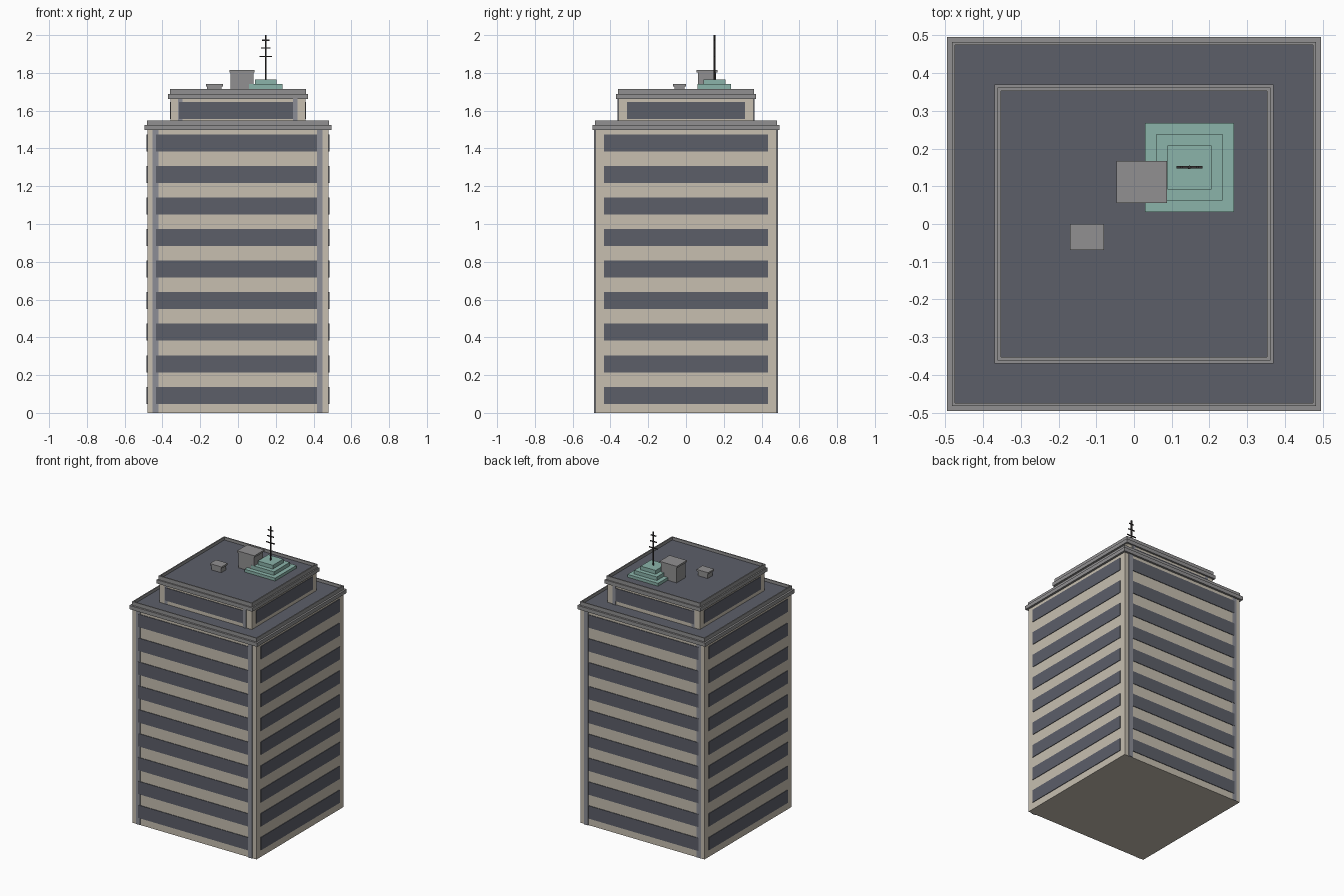
import bpy, bmesh
from mathutils import Matrix, Vector

old = bpy.data.objects.get("Cube")
if old:
    bpy.data.objects.remove(old, do_unlink=True)


def material(name, rgb):
    m = bpy.data.materials.new(name)
    m.use_nodes = True
    m.diffuse_color = (*rgb, 1)
    m.node_tree.nodes["Principled BSDF"].inputs["Base Color"].default_value = (*rgb, 1)
    return m


STONE = material("beige stone", (0.57, 0.52, 0.435))
GLASS = material("dark slate glass", (0.107, 0.114, 0.141))
TRIM = material("grey trim", (0.283, 0.28, 0.283))
STRIP = material("blue grey strip", (0.262, 0.27, 0.305))
COPPER = material("pale green copper", (0.258, 0.456, 0.402))
METAL = material("dark metal", (0.04, 0.035, 0.035))


def add_box(bm, x, y, z):
    """Box from (min, max) ranges on each axis."""
    ranges = (x, y, z)
    centre = Vector([(a + b) / 2 for a, b in ranges])
    size = Vector([b - a for a, b in ranges])
    bmesh.ops.create_cube(bm, size=1, matrix=Matrix.Translation(centre) @ Matrix.Diagonal((*size, 1)))


def finish(bm, name, *mats):
    mesh = bpy.data.meshes.new(name)
    bm.to_mesh(mesh)
    bm.free()
    for m in mats:
        mesh.materials.append(m)
    obj = bpy.data.objects.new(name, mesh)
    bpy.context.scene.collection.objects.link(obj)
    return obj


def box(name, mat, x, y, z):
    bm = bmesh.new()
    add_box(bm, x, y, z)
    return finish(bm, name, mat)


def block(name, mat, half, z):
    return box(name, mat, (-half, half), (-half, half), z)


def roof_tray(name, half, z, rim, depth):
    """Parapet slab whose sunken top is the roof surface."""
    bm = bmesh.new()
    add_box(bm, (-half, half), (-half, half), z)
    top = max(bm.faces, key=lambda f: f.calc_center_median().z)
    bmesh.ops.inset_region(bm, faces=[top], thickness=rim)
    floor = bmesh.ops.extrude_face_region(bm, geom=[top])["geom"]
    bmesh.ops.delete(bm, geom=[top], context="FACES_ONLY")
    bmesh.ops.translate(bm, vec=(0, 0, -depth), verts=[v for v in floor if isinstance(v, bmesh.types.BMVert)])
    for f in floor:
        if isinstance(f, bmesh.types.BMFace):
            f.material_index = 1
    bmesh.ops.recalc_face_normals(bm, faces=bm.faces)
    return finish(bm, name, TRIM, GLASS)


def window_bands(name, wall, half, floors):
    """Thin glass plates on all four walls for every floor."""
    bm = bmesh.new()
    for z in floors:
        for s in (-1, 1):
            out = sorted((s * (wall - 0.003), s * (wall + 0.004)))
            add_box(bm, (-half, half), out, z)
            add_box(bm, out, (-half, half), z)
    return finish(bm, name, GLASS)


def corner_strips(name, wall, left, right, z):
    """Vertical strips on front and back, one near each corner."""
    bm = bmesh.new()
    for s in (-1, 1):
        add_box(bm, left, sorted((s * (wall - 0.003), s * (wall + 0.002))), z)
        add_box(bm, right, sorted((s * (wall - 0.003), s * (wall + 0.006))), z)
    return finish(bm, name, STRIP)


# Main tower
block("tower_walls", STONE, 0.48, (0, 1.497))
corner_strips("tower_strips", 0.48, (-0.452, -0.42), (0.417, 0.448), (0, 1.497))
window_bands("tower_windows", 0.48, 0.435, [(0.048 + 0.167 * i, 0.138 + 0.167 * i) for i in range(9)])
block("tower_cornice", TRIM, 0.495, (1.497, 1.523))
roof_tray("tower_roof", 0.482, (1.523, 1.549), 0.011, 0.02)

# Set-back top storey
block("penthouse_walls", STONE, 0.357, (1.526, 1.662))
corner_strips("penthouse_strips", 0.357, (-0.317, -0.295), (0.292, 0.315), (1.526, 1.662))
window_bands("penthouse_windows", 0.357, 0.313, [(1.555, 1.645)])
block("penthouse_cornice", TRIM, 0.37, (1.662, 1.688))
roof_tray("penthouse_roof", 0.361, (1.688, 1.715), 0.012, 0.02)

# Rooftop service boxes with overhanging caps
for name, x, y, top in (("small_vent", (-0.17, -0.08), (-0.069, 0), 1.74),
                        ("lift_house", (-0.046, 0.088), (0.056, 0.167), 1.815)):
    lip = 0.007
    box(name + "_body", TRIM, (x[0] + lip, x[1] - lip), (y[0] + lip, y[1] - lip), (1.694, top - 0.01))
    box(name + "_cap", TRIM, x, y, (top - 0.012, top))

# Stepped copper base and antenna
cx, cy = 0.147, 0.15
for i, (half, top) in enumerate(((0.118, 1.715), (0.088, 1.74), (0.058, 1.766))):
    box(f"copper_step_{i + 1}", COPPER, (cx - half, cx + half), (cy - half, cy + half), (1.694, top))

bm = bmesh.new()
bmesh.ops.create_cone(bm, cap_ends=True, segments=8, radius1=0.005, radius2=0.005, depth=0.24,
                      matrix=Matrix.Translation((cx, cy, 1.88)))
for half, z in ((0.034, 1.886), (0.025, 1.931), (0.02, 1.973)):
    add_box(bm, (cx - half, cx + half), (cy - 0.003, cy + 0.003), (z - 0.003, z + 0.003))
finish(bm, "antenna", METAL)
